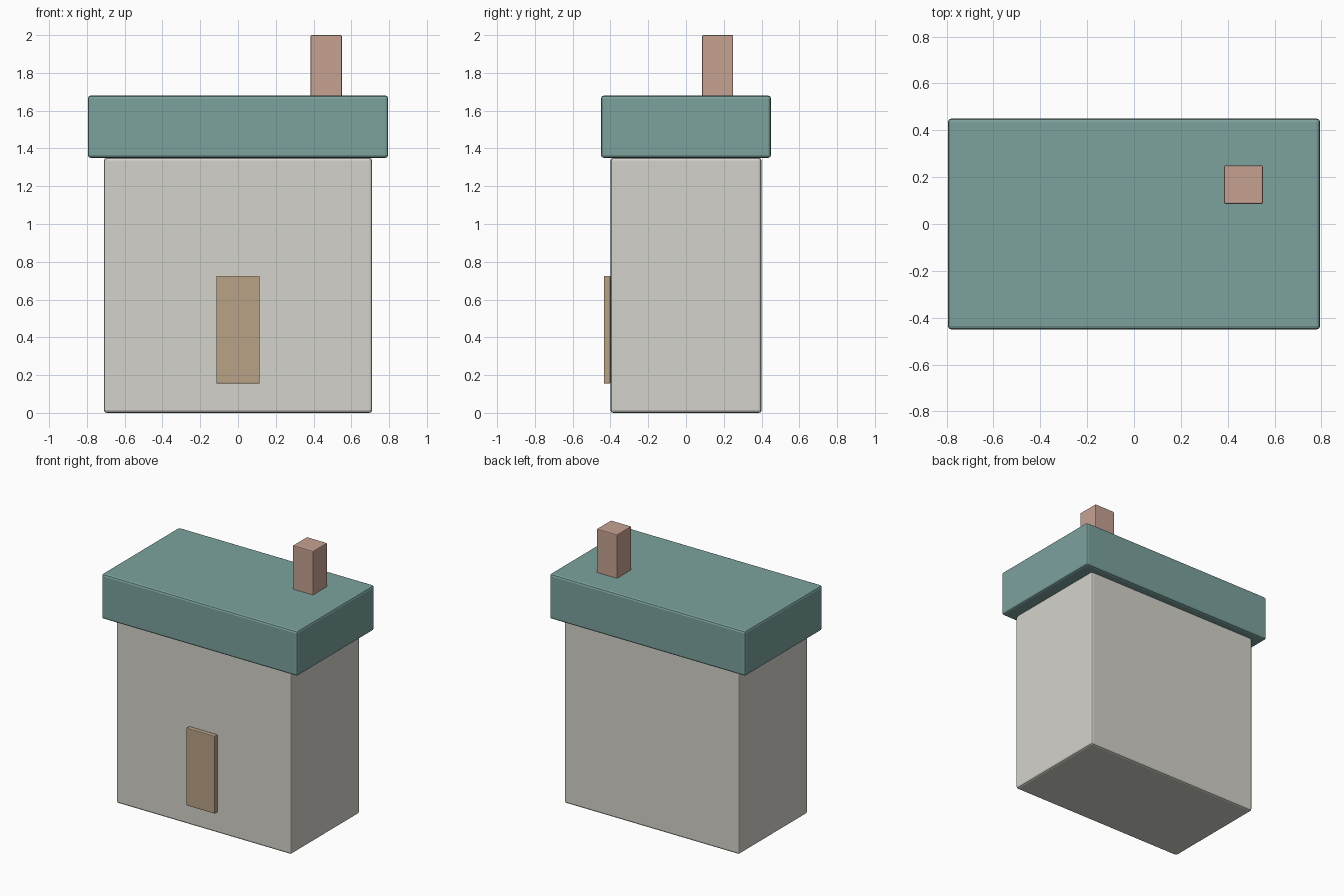
import bpy

if "Cube" in bpy.data.objects:
    bpy.data.objects.remove(bpy.data.objects["Cube"])


def material(name, rgb):
    m = bpy.data.materials.new(name)
    m.diffuse_color = (*rgb, 1)
    m.use_nodes = True
    m.node_tree.nodes["Principled BSDF"].inputs["Base Color"].default_value = m.diffuse_color
    return m


def block(name, lo, hi, bevel, mat):
    """Box between two corners with softly rounded edges."""
    bpy.ops.mesh.primitive_cube_add(size=1, location=[(a + b) / 2 for a, b in zip(lo, hi)])
    ob = bpy.context.object
    ob.name = name
    ob.scale = [b - a for a, b in zip(lo, hi)]
    bpy.ops.object.transform_apply(location=False, rotation=False, scale=True)
    mod = ob.modifiers.new("edge_rounding", 'BEVEL')
    mod.width = bevel
    mod.segments = 2
    ob.data.materials.append(mat)
    return ob


plaster = material("plaster", (0.66, 0.65, 0.60))
teal = material("teal", (0.20, 0.36, 0.34))
brick = material("brick", (0.57, 0.36, 0.29))
wood = material("wood", (0.49, 0.36, 0.24))

# House body and overhanging flat roof
block("walls", (-0.71, -0.40, 0), (0.71, 0.40, 1.35), 0.015, plaster)
block("roof", (-0.795, -0.45, 1.35), (0.795, 0.45, 1.68), 0.015, teal)

# Chimney seated on the roof
block("chimney", (0.385, 0.085, 1.67), (0.55, 0.25, 2.0), 0.006, brick)

# Door panel on the front wall
block("door", (-0.115, -0.435, 0.155), (0.115, -0.40, 0.725), 0.005, wood)
